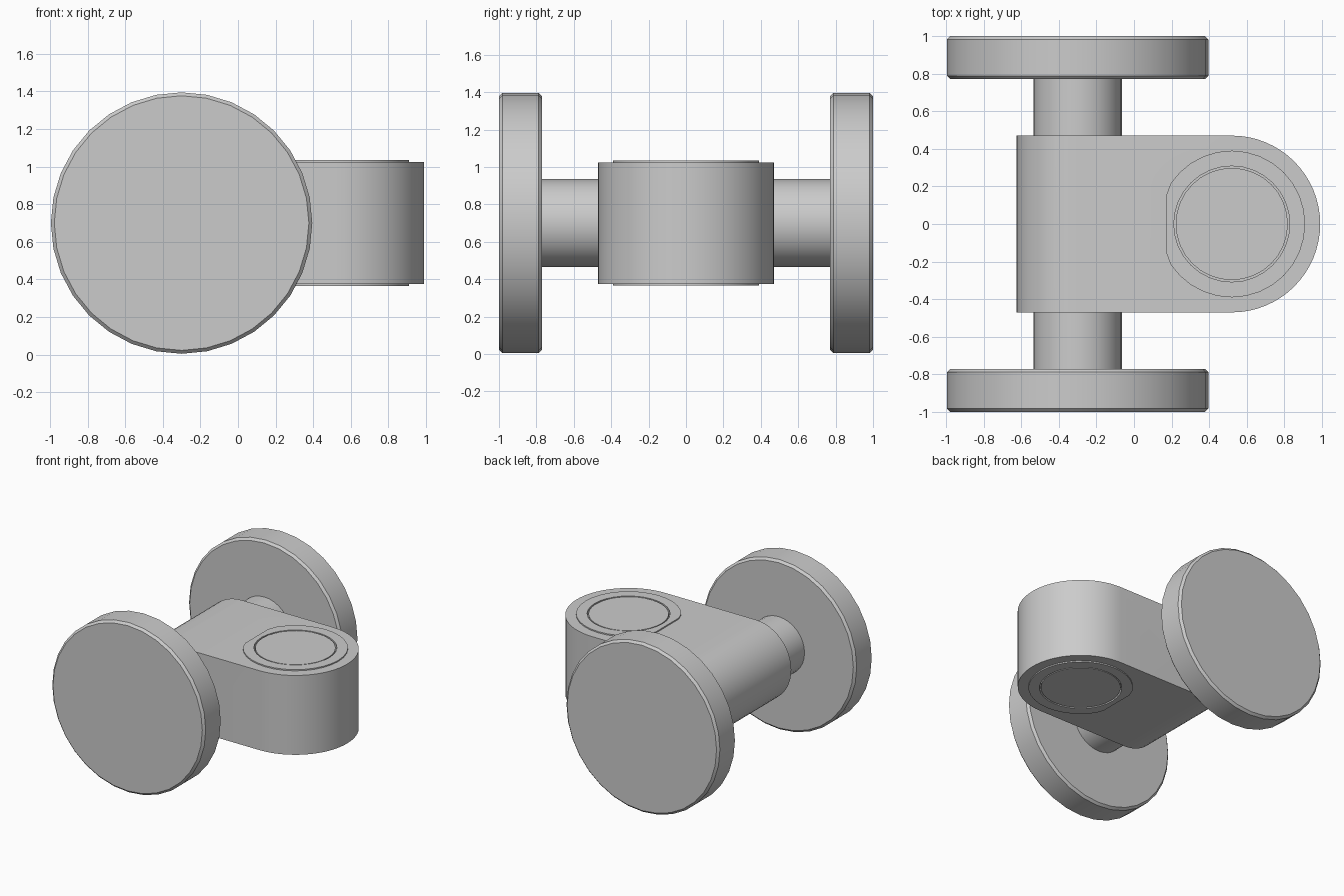
import bpy
import bmesh
from math import cos, sin, pi, radians
from mathutils import Matrix, Vector

if "Cube" in bpy.data.objects:
    bpy.data.objects.remove(bpy.data.objects["Cube"], do_unlink=True)

# Single grey finish
grey = bpy.data.materials.new("plain grey")
grey.use_nodes = True
colour = (0.6, 0.6, 0.6, 1)
grey.diffuse_color = colour
grey.node_tree.nodes["Principled BSDF"].inputs["Base Color"].default_value = colour

AXLE_X, MID_Z = -0.3, 0.7
PIN_X = 0.52
HALF_Y, HALF_Z = 0.47, 0.325


def arc(cx, cy, r, start, end, n):
    """Points along an arc, angles in degrees."""
    angles = [radians(start + (end - start) * i / n) for i in range(n + 1)]
    return [(cx + r * cos(a), cy + r * sin(a)) for a in angles]


def circle(cx, cy, r, n):
    return arc(cx, cy, r, 0, 360, n)[:-1]


def prism(name, outline, low, high, axis="z", bevel=0):
    """Extrude an outline along z (x, y points) or y (x, z points)."""
    bm = bmesh.new()

    def place(p, h):
        return Vector((p[0], p[1], h)) if axis == "z" else Vector((p[0], h, p[1]))

    face = bm.faces.new([bm.verts.new(place(p, low)) for p in outline])
    made = bmesh.ops.extrude_face_region(bm, geom=[face])["geom"]
    moved = [v for v in made if isinstance(v, bmesh.types.BMVert)]
    bmesh.ops.translate(bm, verts=moved, vec=place((0, 0), high - low))
    bmesh.ops.recalc_face_normals(bm, faces=bm.faces[:])
    if bevel:
        caps = [f for f in bm.faces if len(f.verts) > 4]
        rims = list({e for f in caps for e in f.edges})
        bmesh.ops.bevel(bm, geom=rims, offset=bevel, segments=1, affect="EDGES")
    mesh = bpy.data.meshes.new(name)
    bm.to_mesh(mesh)
    bm.free()
    mesh.materials.append(grey)
    obj = bpy.data.objects.new(name, mesh)
    bpy.context.collection.objects.link(obj)
    return obj


def activate(obj):
    bpy.ops.object.select_all(action="DESELECT")
    obj.select_set(True)
    bpy.context.view_layer.objects.active = obj


def combine(obj, tool, operation):
    """Apply a boolean and discard the tool."""
    mod = obj.modifiers.new("combine", "BOOLEAN")
    mod.operation, mod.solver, mod.object = operation, "EXACT", tool
    activate(obj)
    bpy.ops.object.modifier_apply(modifier=mod.name)
    bpy.data.objects.remove(tool, do_unlink=True)


def smooth(obj):
    activate(obj)
    bpy.ops.object.shade_smooth_by_angle(angle=radians(30))


# Housing: barrel-ended side profile trimmed to a round-nosed plan
side = arc(AXLE_X, MID_Z, HALF_Z, 90, 270, 24) + [
    (1.2, MID_Z - HALF_Z), (1.2, MID_Z + HALF_Z)]
housing = prism("housing", side, -HALF_Y, HALF_Y, "y")
plan = arc(PIN_X, 0, HALF_Y, -90, 90, 32) + [(-0.8, HALF_Y), (-0.8, -HALF_Y)]
combine(housing, prism("plan_cutter", plan, 0, 1.4), "INTERSECT")

# Raised bosses, flattened towards the barrel, with shallow pin pockets
boss = [(max(x, 0.17), y) for x, y in circle(PIN_X, 0, 0.39, 32)]
for end, sign in (("upper", 1), ("lower", -1)):
    def height(offset):
        return MID_Z + sign * offset

    low, high = sorted((height(0.28), height(0.335)))
    combine(housing, prism("boss_tool", boss, low, high), "UNION")
    low, high = sorted((height(0.3), height(0.4)))
    combine(housing, prism("pocket_cutter", circle(PIN_X, 0, 0.308, 32), low, high),
            "DIFFERENCE")
    low, high = sorted((height(0.295), height(0.333)))
    smooth(prism(end + "_pin_end", circle(PIN_X, 0, 0.298, 32), low, high))
smooth(housing)

# Axle stubs and chamfered wheels, mirrored front to back
for end, sign in (("front", -1), ("back", 1)):
    low, high = sorted((sign * (HALF_Y - 0.01), sign * 0.78))
    smooth(prism(end + "_axle", circle(AXLE_X, MID_Z, 0.235, 32), low, high, "y"))
    low, high = sorted((sign * 0.77, sign * 1.0))
    smooth(prism(end + "_wheel", circle(AXLE_X, MID_Z, 0.695, 32), low, high, "y", 0.018))
